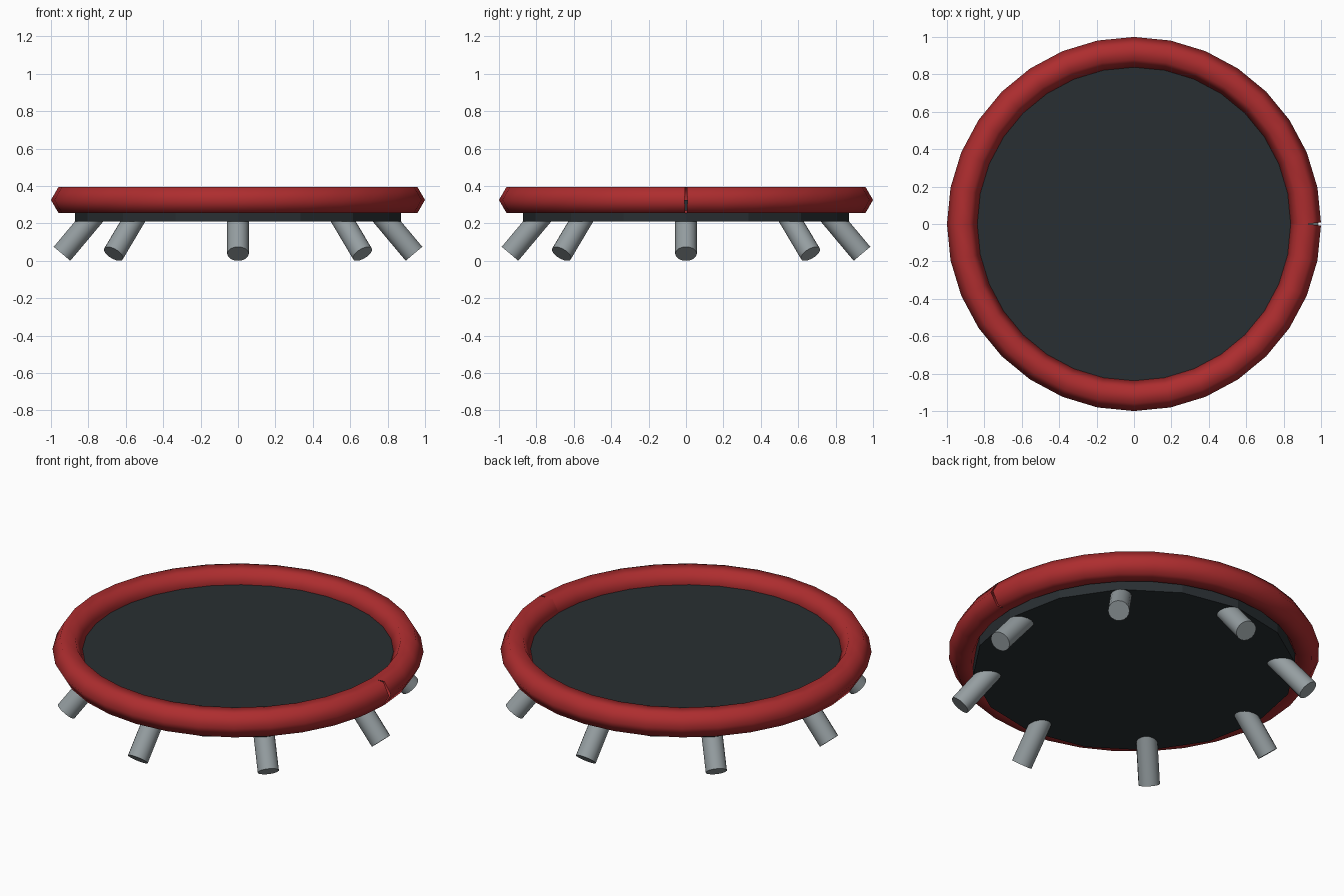
import bpy, bmesh
from math import sin, cos, pi, radians
from mathutils import Vector

if "Cube" in bpy.data.objects:
    bpy.data.objects.remove(bpy.data.objects["Cube"])


def material(name, rgb):
    m = bpy.data.materials.new(name)
    m.diffuse_color = (*rgb, 1)
    m.use_nodes = True
    m.node_tree.nodes["Principled BSDF"].inputs["Base Color"].default_value = m.diffuse_color
    return m


red = material("red_pad", (0.42, 0.026, 0.028))
dark = material("dark_mat", (0.022, 0.028, 0.032))
steel = material("steel", (0.30, 0.34, 0.355))


def cylinder(name, sides, radius, depth, loc, rot, mat):
    bpy.ops.mesh.primitive_cylinder_add(vertices=sides, radius=radius, depth=depth,
                                        location=loc, rotation=rot)
    ob = bpy.context.object
    ob.name = name
    ob.data.materials.append(mat)
    return ob


# Padded rim: six-sided tube swept round an open circle, ends cut square (small wedge seam at +x)
SEGS, SIDES, R, TUBE, RIM_Z = 32, 6, 0.919, 0.081, 0.325
bm = bmesh.new()
rings = []
for i in range(SEGS + 1):
    a = 2 * pi * i / SEGS
    cut = a + (pi / SEGS if i == 0 else -pi / SEGS if i == SEGS else 0)
    centre = Vector((R * cos(a), R * sin(a), RIM_Z))
    out = Vector((cos(cut), sin(cut), 0))
    rings.append([bm.verts.new(centre + out * TUBE * cos(t) + Vector((0, 0, TUBE * sin(t))))
                  for t in (2 * pi * k / SIDES for k in range(SIDES))])
for r0, r1 in zip(rings, rings[1:]):
    for k in range(SIDES):
        n = (k + 1) % SIDES
        bm.faces.new((r0[k], r1[k], r1[n], r0[n])).smooth = True
bmesh.ops.recalc_face_normals(bm, faces=bm.faces)
mesh = bpy.data.meshes.new("rim_pad")
bm.to_mesh(mesh)
bm.free()
mesh.materials.append(red)
bpy.context.collection.objects.link(bpy.data.objects.new("rim_pad", mesh))

# Jumping mat
cylinder("jumping_mat", 16, 0.871, 0.115, (0, 0, 0.2675), (0, 0, pi / 2), dark)

# Eight legs splayed outwards
TILT, LEG_R, LEG_L = radians(40), 0.058, 0.30
mid_r = 0.941 - sin(TILT) * LEG_L / 2
mid_z = LEG_R * sin(TILT) + cos(TILT) * LEG_L / 2
for i in range(8):
    a = i * pi / 4
    cylinder(f"leg_{i + 1}", 16, LEG_R, LEG_L,
             (mid_r * cos(a), mid_r * sin(a), mid_z), (0, -TILT, a), steel)
    bpy.ops.object.shade_smooth_by_angle(angle=radians(35))
